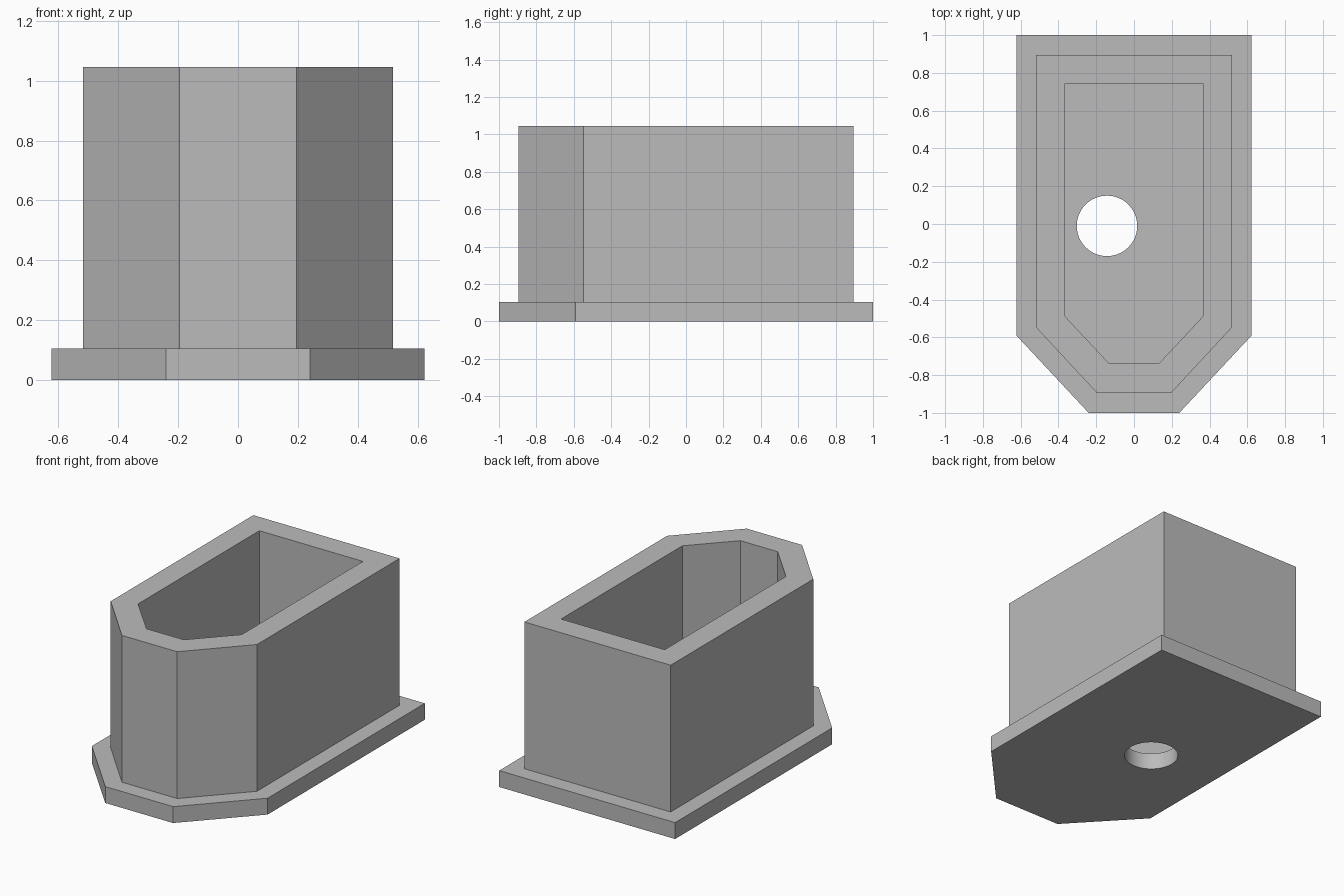
import bpy
import bmesh
from math import cos, sin, tau, radians

cube = bpy.data.objects.get("Cube")
if cube:
    bpy.data.objects.remove(cube, do_unlink=True)

grey = bpy.data.materials.new("plain_grey")
grey.use_nodes = True
colour = (0.5, 0.5, 0.5, 1.0)
grey.diffuse_color = colour
grey.node_tree.nodes["Principled BSDF"].inputs["Base Color"].default_value = colour


def outline(side, back, shoulder, nose, front):
    """Symmetric box outline with two chamfered front corners."""
    half = [(side, back), (side, shoulder), (nose, front)]
    return half + [(-x, y) for x, y in reversed(half)]


def circle(cx, cy, radius, count):
    return [(cx + radius * cos(tau * i / count), cy + radius * sin(tau * i / count))
            for i in range(count)]


def hollow_prism(name, outer, inner, bottom, top):
    """Upright prism with an opening right through it."""
    bm = bmesh.new()
    caps = {bottom: [], top: []}
    for profile in (outer, inner):
        rings = []
        for z in (bottom, top):
            verts = [bm.verts.new((x, y, z)) for x, y in profile]
            rings.append(verts)
            caps[z] += [bm.edges.new((verts[i - 1], verts[i])) for i in range(len(verts))]
        low, high = rings
        for i in range(len(profile)):
            bm.faces.new((low[i - 1], low[i], high[i], high[i - 1]))
    for edges in caps.values():
        bmesh.ops.triangle_fill(bm, edges=edges, use_beauty=True)
    bmesh.ops.recalc_face_normals(bm, faces=bm.faces[:])
    mesh = bpy.data.meshes.new(name)
    bm.to_mesh(mesh)
    bm.free()
    mesh.materials.append(grey)
    obj = bpy.data.objects.new(name, mesh)
    bpy.context.collection.objects.link(obj)
    # Round the drain wall while keeping real corners sharp
    bpy.ops.object.select_all(action="DESELECT")
    obj.select_set(True)
    bpy.context.view_layer.objects.active = obj
    bpy.ops.object.shade_smooth_by_angle(angle=radians(25))
    return obj


plate_height = 0.105

# Flanged base plate with a round hole, which also forms the floor
hollow_prism("base_plate", outline(0.623, 1.0, -0.59, 0.24, -1.0),
             circle(-0.143, -0.01, 0.16, 64), 0.0, plate_height)

# Thick open-topped wall standing on the plate
hollow_prism("wall", outline(0.518, 0.895, -0.548, 0.196, -0.895),
             outline(0.367, 0.74, -0.487, 0.132, -0.738), plate_height, 1.045)
